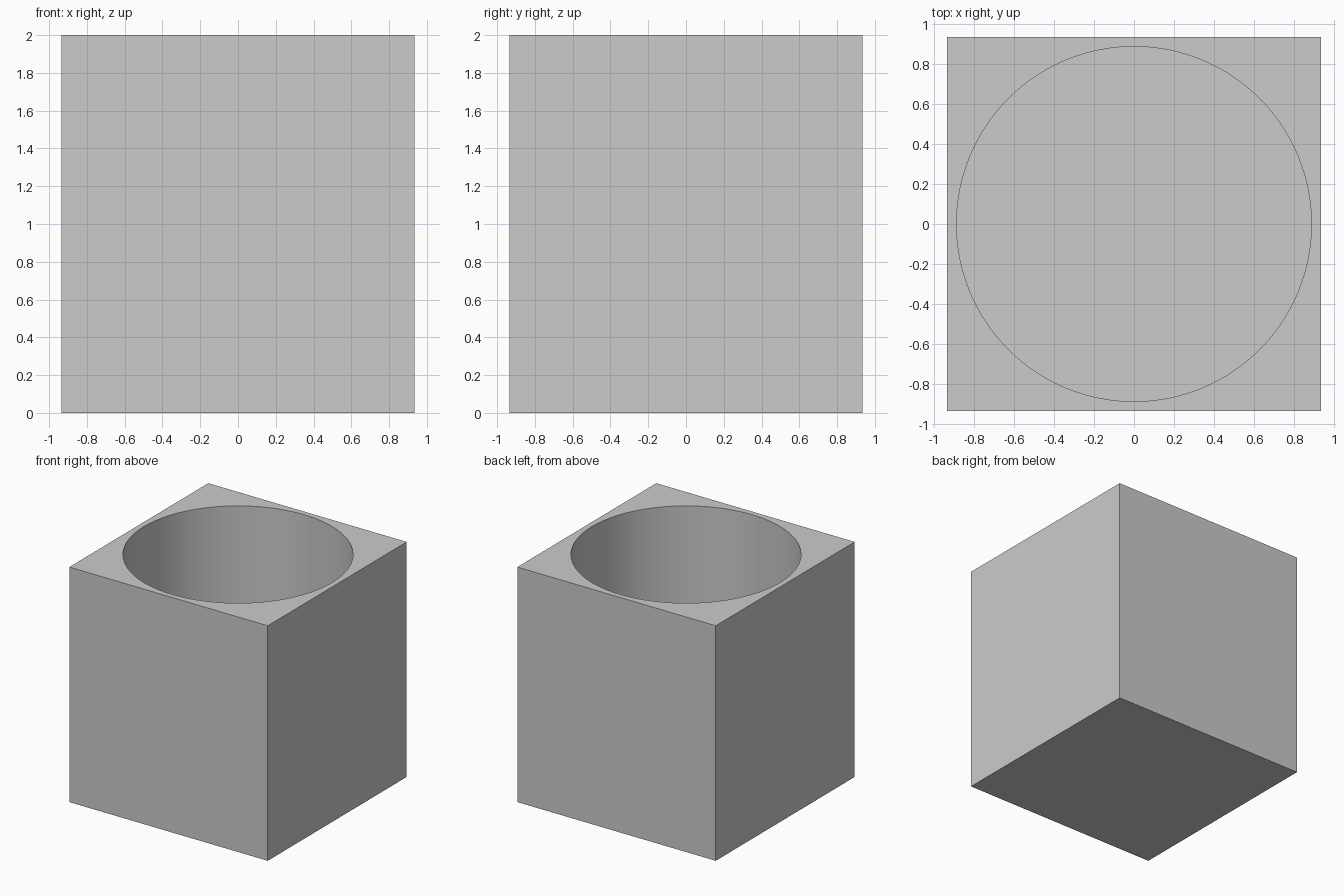
import bpy
from math import radians

if "Cube" in bpy.data.objects:
    bpy.data.objects.remove(bpy.data.objects["Cube"])

WIDTH, HEIGHT = 1.868, 2.0
HOLE_RADIUS, FLOOR = 0.887, 0.047

# Square outer block
bpy.ops.mesh.primitive_cube_add(size=1, location=(0, 0, HEIGHT / 2))
block = bpy.context.object
block.name = "square_pot"
block.scale = (WIDTH, WIDTH, HEIGHT)
bpy.ops.object.transform_apply(location=True, rotation=False, scale=True)

# Round cavity, open at the top and closed by a thin floor
depth = HEIGHT - FLOOR + 0.2
bpy.ops.mesh.primitive_cylinder_add(vertices=128, radius=HOLE_RADIUS, depth=depth,
                                    location=(0, 0, FLOOR + depth / 2))
cutter = bpy.context.object
cutter.name = "cavity_cutter"
cutter.hide_render = True

cut = block.modifiers.new("cavity", 'BOOLEAN')
cut.operation = 'DIFFERENCE'
cut.solver = 'EXACT'
cut.object = cutter

bpy.ops.object.select_all(action='DESELECT')
block.select_set(True)
bpy.context.view_layer.objects.active = block
bpy.ops.object.modifier_apply(modifier=cut.name)
bpy.data.objects.remove(cutter)

# Smooth cavity wall, crisp rims and corners
bpy.ops.object.shade_smooth_by_angle(angle=radians(30))
